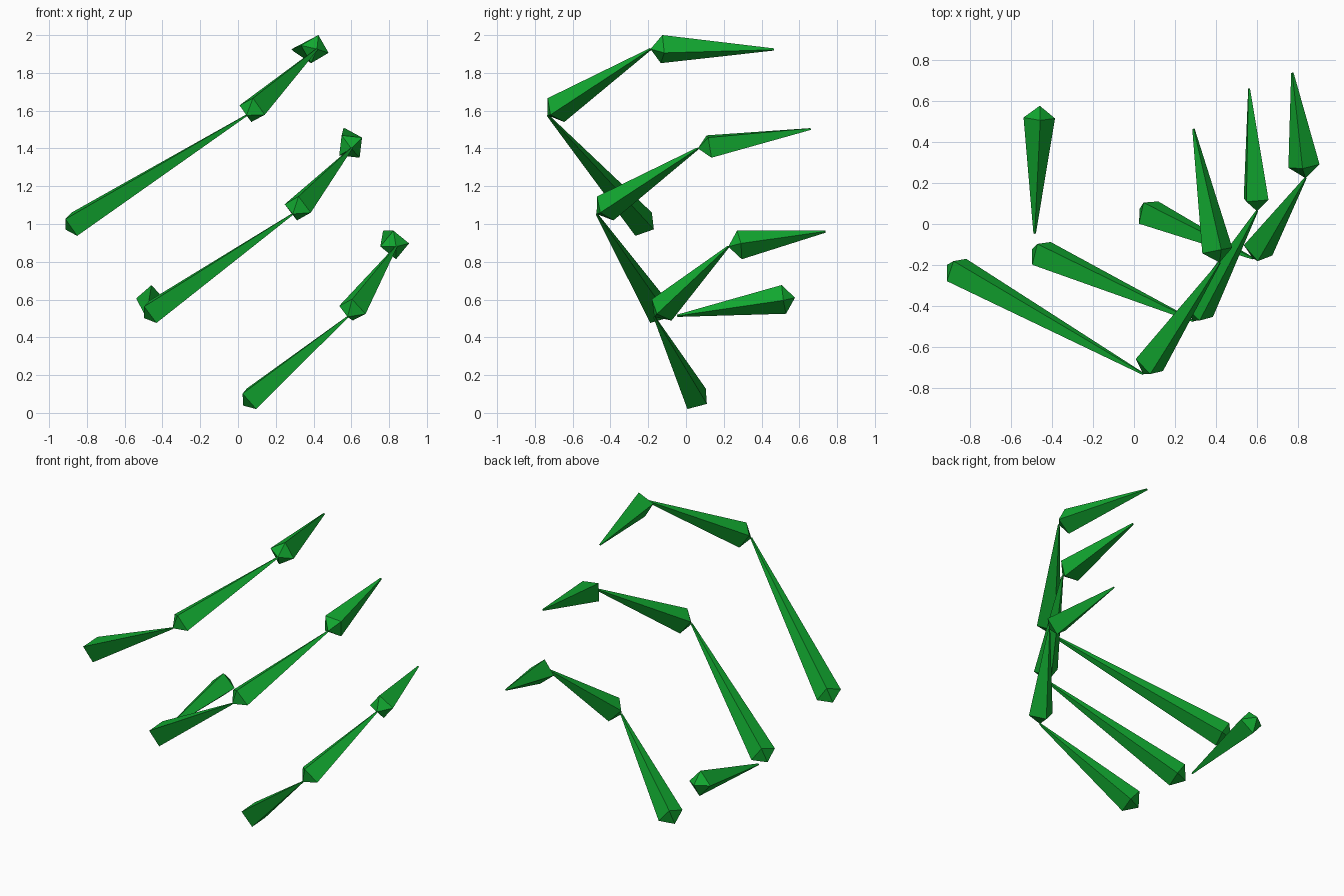
import bpy
import bmesh
from mathutils import Vector

RING_RADIUS = 0.077   # corner radius of the square collar
RING_OFFSET = 0.06    # distance from the pointed heel to the collar
TIP_RADIUS = 0.006    # tiny blunt end

cube = bpy.data.objects.get("Cube")
if cube:
    bpy.data.objects.remove(cube, do_unlink=True)

green = bpy.data.materials.new("leaf_green")
green.use_nodes = True
colour = (0.006, 0.4, 0.03, 1.0)
green.diffuse_color = colour
green.node_tree.nodes["Principled BSDF"].inputs["Base Color"].default_value = colour


def make_bone(name, heel, tip, corner_hint):
    """Four-sided spike: pointed heel, square collar near it, long taper to the tip."""
    heel, tip, hint = Vector(heel), Vector(tip), Vector(corner_hint)
    axis = (tip - heel).normalized()
    side = (hint - axis * hint.dot(axis)).normalized()
    across = axis.cross(side)
    directions = [side, across, -side, -across]

    bm = bmesh.new()
    point = bm.verts.new(heel)
    collar_centre = heel + axis * RING_OFFSET
    collar = [bm.verts.new(collar_centre + d * RING_RADIUS) for d in directions]
    end = [bm.verts.new(tip + d * TIP_RADIUS) for d in directions]
    for i in range(len(directions)):
        j = (i + 1) % len(directions)
        bm.faces.new((point, collar[j], collar[i]))
        bm.faces.new((collar[i], collar[j], end[j], end[i]))
    bm.faces.new(end)
    bmesh.ops.recalc_face_normals(bm, faces=bm.faces[:])

    mesh = bpy.data.meshes.new(name)
    bm.to_mesh(mesh)
    bm.free()
    mesh.materials.append(green)
    bone = bpy.data.objects.new(name, mesh)
    bpy.context.collection.objects.link(bone)
    return bone


# Joints of each finger from root to fingertip, and the roll of its last bone
fingers = {
    "upper_finger": (
        [(-0.912, -0.199, 0.97), (0.045, -0.732, 1.575),
         (0.418, -0.188, 1.926), (0.29, 0.465, 1.924)],
        (0.02, 0, 0.074)),
    "middle_finger": (
        [(-0.498, -0.123, 0.502), (0.29, -0.473, 1.053),
         (0.6, 0.063, 1.4), (0.562, 0.66, 1.503)],
        (0.056, 0, 0.045)),
    "lower_finger": (
        [(0.028, 0.075, 0.038), (0.58, -0.168, 0.508),
         (0.837, 0.224, 0.88), (0.773, 0.738, 0.96)],
        (-0.008, 0, 0.074)),
}
root_roll = (0.016, -0.047, -0.066)
middle_roll = (0, -0.053, 0.062)

for finger, (joints, end_roll) in fingers.items():
    segments = zip(("root_bone", "middle_bone", "end_bone"),
                   joints, joints[1:], (root_roll, middle_roll, end_roll))
    for segment, heel, tip, roll in segments:
        make_bone(f"{finger}_{segment}", heel, tip, roll)

# Single separate thumb bone
make_bone("thumb_bone", (-0.46, 0.577, 0.61), (-0.485, -0.047, 0.514), (0.005, 0, 0.075))
